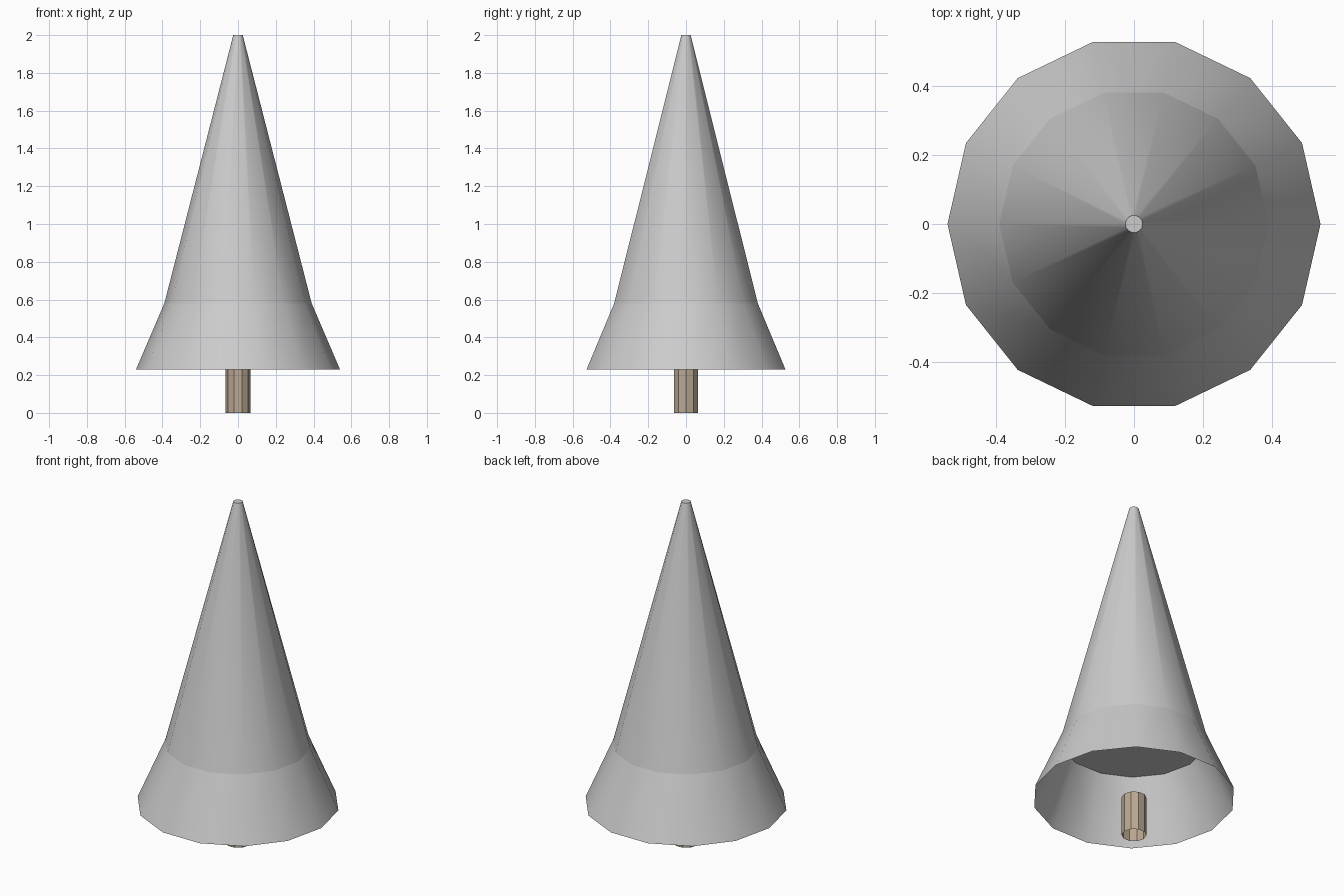
import bpy
import math

if "Cube" in bpy.data.objects:
    bpy.data.objects.remove(bpy.data.objects["Cube"])


def material(name, color):
    m = bpy.data.materials.new(name)
    m.diffuse_color = (*color, 1.0)
    m.use_nodes = True
    m.node_tree.nodes["Principled BSDF"].inputs["Base Color"].default_value = m.diffuse_color
    return m


def frustum(name, sides, r_low, r_high, z_low, z_high, mat, caps=False, smooth=False):
    """Tapered ring between two heights, first corner on +x."""
    verts = []
    for r, z in ((r_low, z_low), (r_high, z_high)):
        for i in range(sides):
            a = 2 * math.pi * i / sides
            verts.append((r * math.cos(a), r * math.sin(a), z))
    faces = [(i, (i + 1) % sides, sides + (i + 1) % sides, sides + i)
             for i in range(sides)]
    if caps:
        faces.append(tuple(reversed(range(sides))))
        faces.append(tuple(range(sides, 2 * sides)))
    mesh = bpy.data.meshes.new(name)
    mesh.from_pydata(verts, [], faces)
    mesh.materials.append(mat)
    mesh.update()
    obj = bpy.data.objects.new(name, mesh)
    bpy.context.collection.objects.link(obj)
    if smooth:
        bpy.ops.object.select_all(action='DESELECT')
        obj.select_set(True)
        bpy.context.view_layer.objects.active = obj
        bpy.ops.object.shade_smooth_by_angle(angle=math.radians(30))
    return obj


grey = material("foliage grey", (0.6, 0.6, 0.6))
brown = material("trunk brown", (0.49, 0.39, 0.29))

# Tall closed cone of the tree
frustum("upper_foliage", 14, 0.39, 0.025, 0.58, 2.0, grey, caps=True, smooth=True)
# Flared open skirt below it
frustum("lower_foliage", 14, 0.54, 0.39, 0.23, 0.58, grey, smooth=True)
# Short hollow ten-sided trunk, ending at the skirt rim
frustum("trunk", 10, 0.066, 0.066, 0.0, 0.23, brown)
